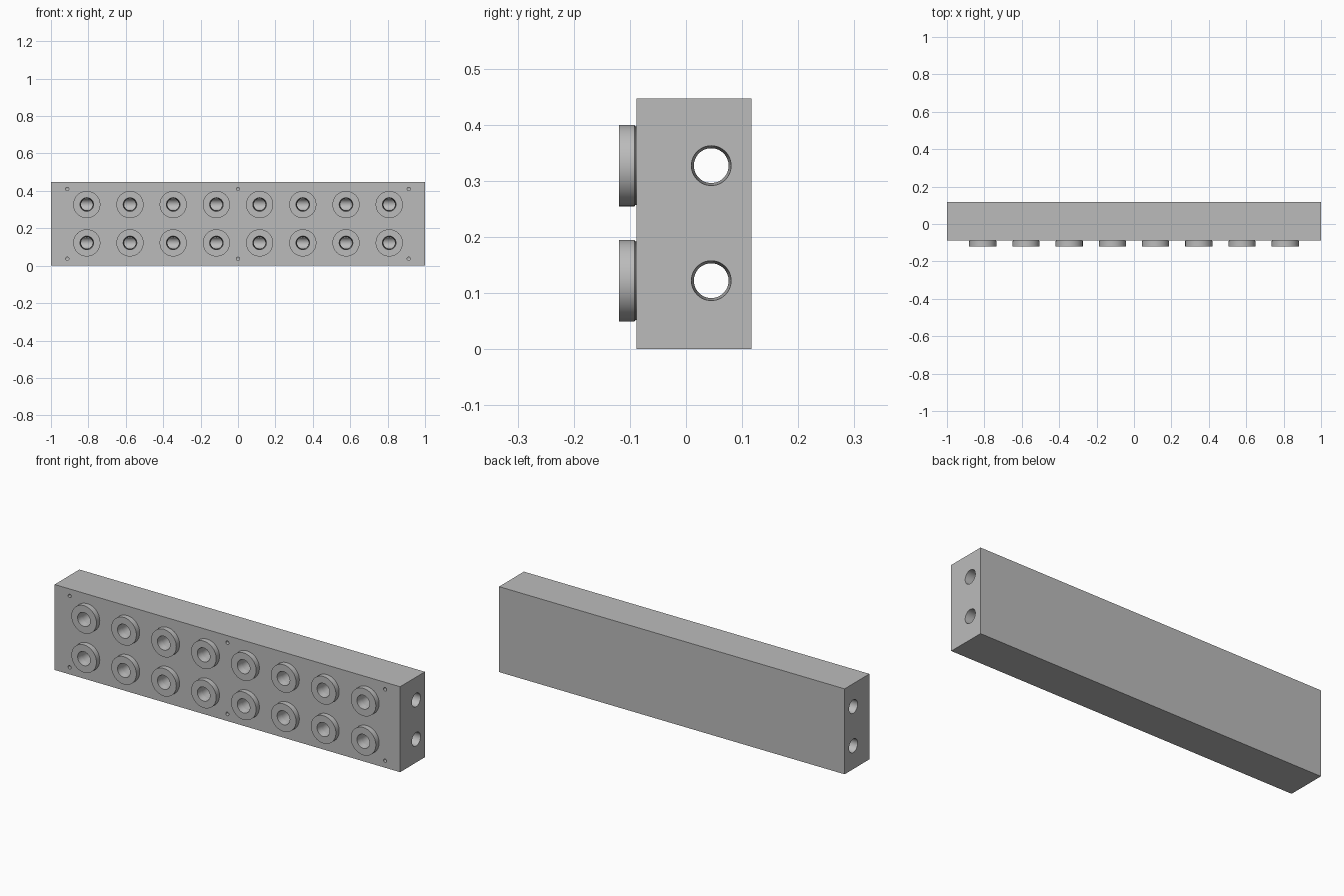
import bpy, bmesh, math
from mathutils import Matrix

cube = bpy.data.objects.get("Cube")
if cube:
    bpy.data.objects.remove(cube)

grey = bpy.data.materials.new("machined grey")
grey.use_nodes = True
COLOR = (0.5, 0.5, 0.5, 1)
grey.diffuse_color = COLOR
grey.node_tree.nodes["Principled BSDF"].inputs["Base Color"].default_value = COLOR

FRONT, BACK, HEIGHT, FACE = -0.088, 0.117, 0.447, -0.119
ROWS = (0.122, 0.327)
COLUMNS = [(i - 3.5) * 0.231 for i in range(8)]
CHANNEL_Y = 0.045
ALONG_Y = Matrix.Rotation(-math.pi / 2, 4, 'X')   # lathe axis becomes +y
ALONG_X = Matrix.Rotation(math.pi / 2, 4, 'Y')    # lathe axis becomes +x


def lathe(bm, profile, matrix, segments=48):
    """Revolve a closed (radius, height) loop or an axis-to-axis line."""
    rings = []
    for r, h in profile:
        if r == 0:
            rings.append([bm.verts.new(matrix @ Matrix.Translation((0, 0, h)).translation)] * segments)
        else:
            ring = []
            for i in range(segments):
                a = math.tau * i / segments
                p = Matrix.Translation((r * math.cos(a), r * math.sin(a), h)).translation
                ring.append(bm.verts.new(matrix @ p))
            rings.append(ring)
    pairs = list(zip(rings, rings[1:]))
    if profile[0][0] != 0:
        pairs.append((rings[-1], rings[0]))
    for a, b in pairs:
        for i in range(segments):
            j = (i + 1) % segments
            bm.faces.new(dict.fromkeys((a[i], a[j], b[j], b[i])))


def finish(bm, name):
    bmesh.ops.recalc_face_normals(bm, faces=bm.faces)
    mesh = bpy.data.meshes.new(name)
    bm.to_mesh(mesh)
    bm.free()
    mesh.materials.append(grey)
    obj = bpy.data.objects.new(name, mesh)
    bpy.context.collection.objects.link(obj)
    return obj


def smooth(obj):
    bpy.ops.object.select_all(action='DESELECT')
    obj.select_set(True)
    bpy.context.view_layer.objects.active = obj
    bpy.ops.object.shade_smooth_by_angle(angle=math.radians(30))


# Main block
bm = bmesh.new()
bmesh.ops.create_cube(bm, size=1, matrix=Matrix.Translation((0, (FRONT + BACK) / 2, HEIGHT / 2))
                      @ Matrix.Diagonal((2, BACK - FRONT, HEIGHT, 1)))
block = finish(bm, "manifold_block")

# Long through channels, tapered at both mouths
bm = bmesh.new()
for z in ROWS:
    lathe(bm, [(0, -1.01), (0.036, -1.01), (0.0355, -1), (0.031, -0.93),
               (0.031, 0.93), (0.0355, 1), (0.036, 1.01), (0, 1.01)],
          Matrix.Translation((0, CHANNEL_Y, z)) @ ALONG_X)
channels = finish(bm, "channel_cutter")

# Front bores that meet the channels
bm = bmesh.new()
for z in ROWS:
    for x in COLUMNS:
        lathe(bm, [(0, FRONT - 0.01), (0.033, FRONT - 0.01), (0.03, CHANNEL_Y), (0, CHANNEL_Y)],
              Matrix.Translation((x, 0, z)) @ ALONG_Y)
bores = finish(bm, "bore_cutter")

# Small blind mounting holes
bm = bmesh.new()
for z in (0.037, 0.41):
    for x in (-0.913, 0, 0.913):
        lathe(bm, [(0, FRONT - 0.01), (0.009, FRONT - 0.01), (0.009, FRONT + 0.06), (0, FRONT + 0.065)],
              Matrix.Translation((x, 0, z)) @ ALONG_Y, 24)
pins = finish(bm, "mounting_hole_cutter")

for cutter in (channels, bores, pins):
    cut = block.modifiers.new(cutter.name, 'BOOLEAN')
    cut.operation, cut.solver, cut.object = 'DIFFERENCE', 'EXACT', cutter
bpy.context.view_layer.objects.active = block
for cutter in (channels, bores, pins):
    bpy.ops.object.modifier_apply(modifier=cutter.name)
    bpy.data.objects.remove(cutter)
smooth(block)

# Round port bosses with a slight undercut at the base
for row, z in zip(("lower", "upper"), ROWS):
    for i, x in enumerate(COLUMNS):
        bm = bmesh.new()
        lathe(bm, [(0.07, FRONT), (0.07, FRONT + -0.002), (0.0725, FRONT - 0.004), (0.0725, FACE),
                   (0.0365, FACE), (0.0325, FRONT)],
              Matrix.Translation((x, 0, z)) @ ALONG_Y, 64)
        smooth(finish(bm, f"{row}_port_boss_{i + 1}"))
